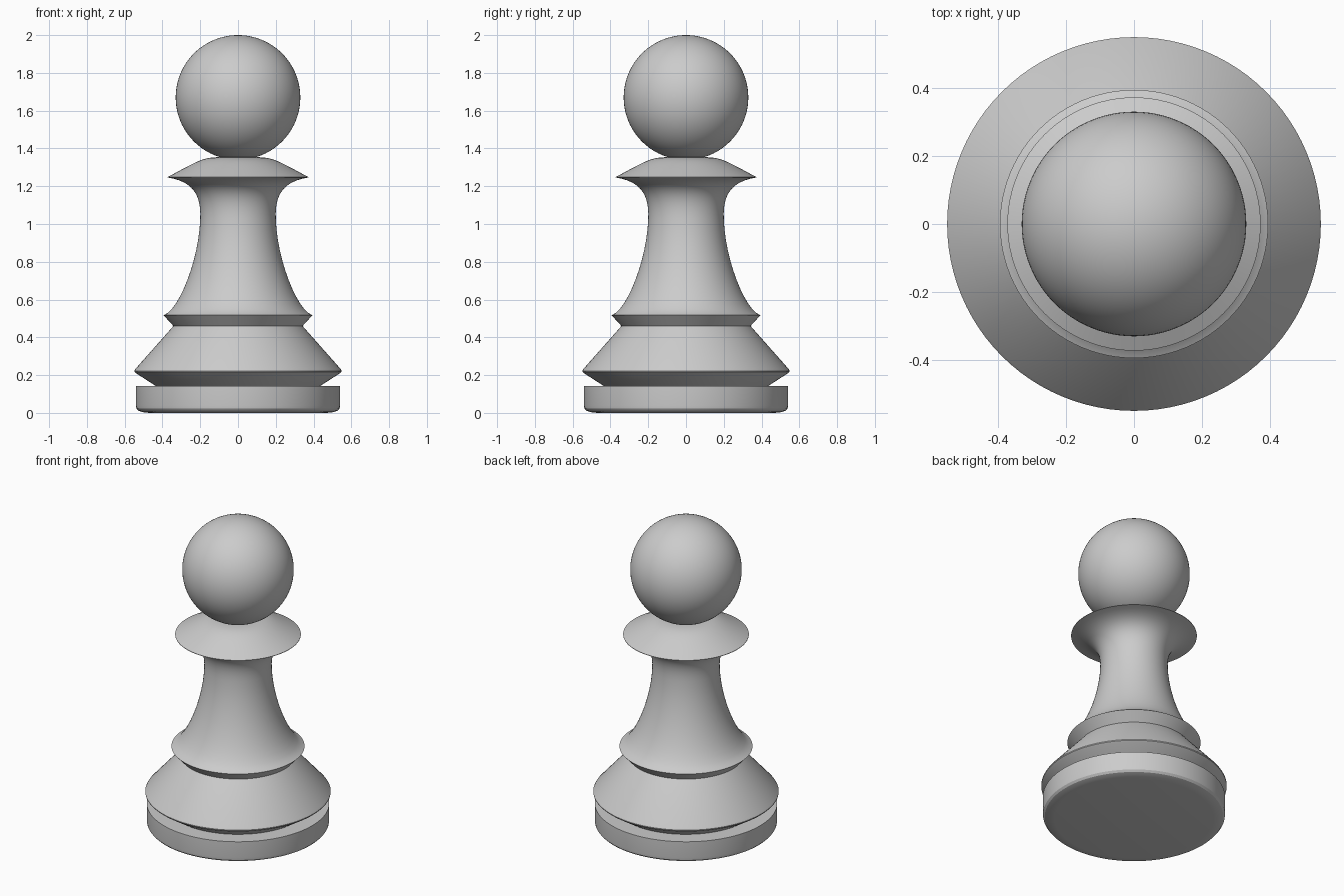
import bpy, bmesh, math

if "Cube" in bpy.data.objects:
    bpy.data.objects.remove(bpy.data.objects["Cube"])

SEGMENTS = 96
grey = bpy.data.materials.new("light_grey")
grey.diffuse_color = (0.6, 0.6, 0.6, 1)
grey.use_nodes = True
grey.node_tree.nodes["Principled BSDF"].inputs["Base Color"].default_value = grey.diffuse_color


def finish(obj):
    obj.data.materials.append(grey)
    bpy.ops.object.select_all(action='DESELECT')
    obj.select_set(True)
    bpy.context.view_layer.objects.active = obj
    bpy.ops.object.shade_smooth_by_angle(angle=math.radians(30))


def lathe(name, profile):
    """Spin an (r, z) profile, running bottom to top, around the z axis."""
    bm = bmesh.new()
    verts = [bm.verts.new((r, 0, z)) for r, z in profile]
    edges = [bm.edges.new(pair) for pair in zip(verts, verts[1:])]
    bmesh.ops.spin(bm, geom=verts + edges, axis=(0, 0, 1), cent=(0, 0, 0),
                   angle=math.tau, steps=SEGMENTS, use_duplicate=False)
    bmesh.ops.remove_doubles(bm, verts=bm.verts, dist=1e-4)
    bmesh.ops.recalc_face_normals(bm, faces=bm.faces)
    mesh = bpy.data.meshes.new(name)
    bm.to_mesh(mesh)
    bm.free()
    obj = bpy.data.objects.new(name, mesh)
    bpy.context.collection.objects.link(obj)
    finish(obj)


def bezier(a, b, c, d, n=12):
    """Points along a cubic curve."""
    pts = []
    for i in range(n + 1):
        t = i / n
        w = ((1 - t)**3, 3 * t * (1 - t)**2, 3 * t * t * (1 - t), t**3)
        pts.append(tuple(sum(k * p[j] for k, p in zip(w, (a, b, c, d))) for j in (0, 1)))
    return pts


# Body: foot disc, skirt, lower ring, waisted stem and domed collar
foot = [(0, 0), (0.47, 0), (0.505, 0.004), (0.528, 0.012), (0.538, 0.024),
        (0.54, 0.04), (0.54, 0.143), (0.436, 0.143)]
skirt = [(0.54, 0.21), (0.548, 0.217), (0.549, 0.223), (0.543, 0.233), (0.342, 0.46)]
ring = [(0.394, 0.517)]
stem = (bezier((0.394, 0.517), (0.31, 0.545), (0.205, 0.82), (0.2, 1.03))
        + bezier((0.2, 1.03), (0.195, 1.15), (0.235, 1.225), (0.372, 1.246))[1:])
collar = bezier((0.372, 1.249), (0.21, 1.335), (0.19, 1.352), (0.1, 1.354)) + [(0, 1.354)]
lathe("body", foot + skirt + ring + stem[1:] + collar)

# Ball head
bpy.ops.mesh.primitive_uv_sphere_add(segments=SEGMENTS, ring_count=48,
                                     radius=0.33, location=(0, 0, 1.67))
head = bpy.context.object
head.name = "head"
finish(head)
